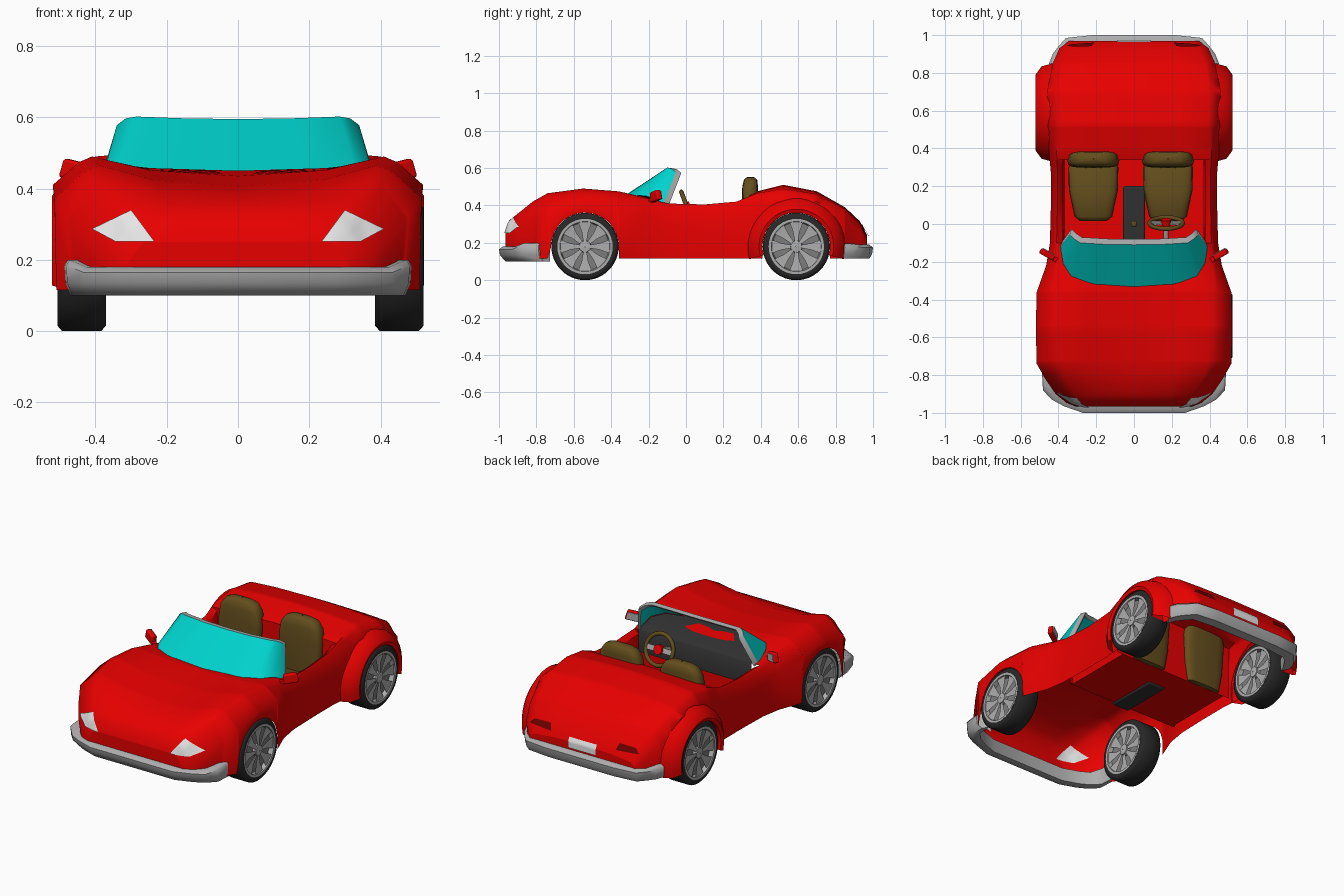
import bpy, bmesh
from math import sin, cos, pi, sqrt, radians, copysign
from mathutils import Vector
from mathutils.bvhtree import BVHTree

if "Cube" in bpy.data.objects:
    bpy.data.objects.remove(bpy.data.objects["Cube"])


def material(name, r, g, b):
    m = bpy.data.materials.new(name)
    m.use_nodes = True
    m.diffuse_color = (r, g, b, 1)
    m.node_tree.nodes["Principled BSDF"].inputs["Base Color"].default_value = (r, g, b, 1)
    return m


red = material("red paint", .8, 0, 0)
teal = material("teal glass", 0, .64, .6)
brown = material("brown leather", .125, .075, .012)
silver = material("silver trim", .42, .42, .42)
shade = material("wheel shadow grey", .2, .2, .2)
rubber = material("black rubber", .02, .02, .02)
charcoal = material("charcoal plastic", .03, .03, .03)
white = material("white lamp", .8, .8, .8)
dark_red = material("dark red lamp", .16, 0, 0)


def finish(ob, mat, mirror=False, angle=55):
    ob.data.materials.append(mat)
    if mirror:
        ob.modifiers.new("Mirror", "MIRROR").use_clip = True
    bpy.ops.object.select_all(action="DESELECT")
    ob.select_set(True)
    bpy.context.view_layer.objects.active = ob
    bpy.ops.object.shade_smooth_by_angle(angle=radians(angle))
    return ob


def grid(name, rows, mat, wrap=False, close=False, mirror=False, keep=None):
    """Skin rows of points with quads; wrap joins last row to first, close joins row ends."""
    bm = bmesh.new()
    vs = [[bm.verts.new(p) for p in row] for row in rows]
    n, k = len(rows), len(rows[0])
    for i in range(n if wrap else n - 1):
        for j in range(k if close else k - 1):
            a, b = vs[i], vs[(i + 1) % n]
            if keep is None or keep(i, j):
                bm.faces.new((a[j], a[(j + 1) % k], b[(j + 1) % k], b[j]))
    bmesh.ops.recalc_face_normals(bm, faces=bm.faces)
    me = bpy.data.meshes.new(name)
    bm.to_mesh(me)
    bm.free()
    ob = bpy.data.objects.new(name, me)
    bpy.context.collection.objects.link(ob)
    return finish(ob, mat, mirror)


def box(name, size, loc, mat, rot=(0, 0, 0), bevel=0, taper=None):
    """Box with rounded edges; taper(v) reshapes its unit corners."""
    bpy.ops.mesh.primitive_cube_add(size=1, location=loc, rotation=rot)
    ob = bpy.context.object
    ob.name = name
    for v in ob.data.vertices:
        if taper:
            taper(v.co)
        v.co = v.co * Vector(size)
    if bevel:
        m = ob.modifiers.new("Bevel", "BEVEL")
        m.width, m.segments = bevel, 3
    return finish(ob, mat)


def lathe(name, profile, mat, centre, n=36, close=False):
    """Spin (x, radius) points about the axle."""
    cx, cy, cz = centre
    rows = [[(cx + x, cy + r * cos(2 * pi * i / n), cz + r * sin(2 * pi * i / n))
             for x, r in profile] for i in range(n)]
    return grid(name, rows, mat, wrap=True, close=close)


# Body shell: y, sill width, side width, side z, crest width, crest z, centre z
KEYS = [(-.965, .31, .31, .19, .26, .25, .25), (-.945, .36, .36, .21, .28, .31, .32),
        (-.90, .40, .415, .26, .31, .355, .355), (-.82, .455, .47, .31, .36, .42, .385),
        (-.74, .51, .515, .37, .39, .465, .405), (-.55, .515, .52, .41, .41, .49, .435),
        (-.36, .51, .515, .40, .41, .475, .45), (-.22, .455, .465, .35, .41, .44, .445),
        (-.10, .435, .445, .31, .41, .41, .42), (.10, .43, .44, .30, .405, .405, .41),
        (.27, .43, .44, .31, .405, .42, .44), (.38, .44, .45, .34, .41, .465, .475),
        (.52, .45, .46, .42, .40, .49, .51), (.70, .45, .46, .42, .40, .46, .475),
        (.85, .42, .43, .32, .38, .38, .39), (.93, .385, .395, .26, .34, .30, .315),
        (.968, .34, .345, .19, .32, .22, .24)]
WHEELS, ARCH, AXLE = (-.54, .59), .181, .18
NOSE, TAIL, BACK = -.80, .85, .34


def station(y):
    for a, b in zip(KEYS, KEYS[1:]):
        if y <= b[0]:
            t = (y - a[0]) / (b[0] - a[0])
            return [p + (q - p) * t for p, q in zip(a, b)]
    return list(KEYS[-1])


def section(y):
    _, wb, wm, zm, wc, zc, z0 = station(y)
    zb = .115 if NOSE <= y <= TAIL else .16
    for c in WHEELS:
        if abs(y - c) < ARCH:
            zb = AXLE + sqrt(ARCH ** 2 - (y - c) ** 2)
    return [(wb, y, zb), (wm, y, max(zm, zb + .01)), ((wm + 2 * wc) / 3, y, zm + (zc - zm) * .8),
            (wc, y, zc), (wc * .6, y, z0 + (zc - z0) * .3), (0, y, z0)]


ys = {k[0] for k in KEYS} | {BACK, NOSE, NOSE - .001, TAIL, TAIL + .001}
for c in WHEELS:
    ys |= {round(c + ARCH * 1.0001 * cos(pi * i / 14), 4) for i in range(15)}
    ys |= {c - ARCH + .001, c + ARCH - .001}
ys = sorted(ys)
grid("body_shell", [section(y) for y in ys], red, mirror=True,
     keep=lambda i, j: j < 3 or not -.11 < ys[i] < BACK - .005)
for name, y, low in (("nose_panel", ys[0], .15), ("tail_panel", ys[-1], .15), ("rear_bulkhead", BACK, .13)):
    pts = section(y)[3 if y == BACK else 0:]
    grid(name, [pts, [(p[0], y, low) for p in pts]], red, mirror=True)

# Rear wheel arch flares
flare = [(.43, ARCH), (.515, ARCH), (.522, .2), (.49, .245), (.43, .262)]
grid("rear_arch_flare", [[(x, WHEELS[1] + r * cos(a), AXLE + r * sin(a)) for x, r in flare]
     for a in [radians(-15 + 10 * i) for i in range(22)]], red, mirror=True)

# Cockpit tub and console
tub = []
for y in (-.10, .10, .27, BACK):
    s = station(y)
    tub.append([(0, y, .13), (.365, y, .13), (.375, y, s[5] - .02), (s[4], y, s[5])])
grid("cockpit_tub", tub, red, mirror=True)
box("footwell_panel", (.76, .008, .17), (0, -.1, .215), red)
box("centre_console", (.115, .32, .1), (0, .04, .17), charcoal, bevel=.01)
box("gear_lever", (.014, .014, .08), (0, 0, .25), silver)
box("gear_knob", (.034, .034, .034), (0, 0, .29), brown, bevel=.012)


# Seats
def pad(name, x, rings, upright):
    """Rounded cushion lofted through (y, z, half width, half thickness) rings."""
    rows = []
    for y, z, w, t in rings:
        row = []
        for i in range(16):
            c, s = [copysign(sqrt(abs(f)), f) for f in (cos(pi * i / 8), sin(pi * i / 8))]
            row.append((x + w * c, y + t * s, z) if upright else (x + w * c, y, z + t * s))
        rows.append(row)
    grid(name, rows, brown, close=True)


for side, x in (("left", .18), ("right", -.215)):
    pad(side + "_seat_cushion", x, [(.015, .2, .002, .002), (.015, .2, .07, .03), (.04, .2, .1, .05),
        (.18, .19, .13, .055), (.3, .185, .132, .055), (.34, .185, .11, .04)], False)
    pad(side + "_seat_back", x, [(.335, .13, .002, .002), (.335, .135, .11, .03), (.335, .25, .13, .038),
        (.34, .42, .138, .042), (.343, .5, .125, .042), (.345, .535, .1, .036),
        (.345, .55, .065, .022), (.345, .553, .002, .002)], True)

# Steering wheel
tilt, hub = radians(-70), Vector((.17, .005, .39))
bpy.ops.mesh.primitive_torus_add(location=hub, rotation=(tilt, 0, 0), major_radius=.088,
                                 minor_radius=.012, major_segments=28, minor_segments=8)
bpy.context.object.name = "steering_rim"
finish(bpy.context.object, brown)
box("steering_spoke", (.165, .03, .012), hub, silver, (tilt, 0, 0))
for name, r, depth, shift, mat in (("steering_hub", .027, .03, .005, red),
                                   ("steering_column", .013, .13, -.07, silver)):
    loc = hub + Vector((0, -sin(tilt), cos(tilt))) * shift
    bpy.ops.mesh.primitive_cylinder_add(vertices=16, radius=r, depth=depth, location=loc, rotation=(tilt, 0, 0))
    bpy.context.object.name = name
    finish(bpy.context.object, mat)

# Windscreen, with a frame along its top and rear edges
low = [(0, -.335, .447), (.2, -.325, .45), (.33, -.28, .455), (.375, -.21, .45), (.39, -.12, .41)]
top = [(0, -.11, .595), (.15, -.108, .597), (.285, -.1, .602), (.315, -.08, .597), (.34, -.055, .578)]
grid("windscreen", [low, top], teal, mirror=True)
edge = top + [low[-1]]
grid("windscreen_frame", [edge, [(x * .97, y + .03, z - .004) for x, y, z in edge],
                          [(x * .95, y + .012, z - .02) for x, y, z in edge]], silver, wrap=True, mirror=True)

# Dashboard top under the glass, with its rear face
dash = [[(x * .97, y + .012, z + .006) for x, y, z in low]]
dash += [[(x * .95, y, z) for x, _, _ in low] for y, z in ((-.1, .43), (-.085, .415), (-.085, .29))]
grid("dashboard", dash, charcoal, mirror=True)


# Door mirrors
def narrow_top(v):
    if v.z > 0:
        v.x *= .86


for side, s in (("left", 1), ("right", -1)):
    turn = (0, radians(-12 * s), radians(30 * s))
    box(side + "_mirror_arm", (.08, .025, .016), (.425 * s, -.182, .428), red, turn)
    box(side + "_mirror_housing", (.085, .03, .055), (.458 * s, -.162, .45), red, turn, .008, narrow_top)
    box(side + "_mirror_glass", (.068, .006, .042), (.45 * s, -.148, .45), silver, turn)


# Bumpers
def bumper(name, outline, profile, lift):
    rows = [[(x * (1 - k), y * (1 - k), z + (lift if i >= len(outline) - 2 and z > .15 else 0))
             for k, z in profile] for i, (x, y) in enumerate(outline)]
    grid(name, rows, silver, close=True, mirror=True)
    grid(name + "_end", [rows[-1][:3], rows[-1][:2:-1]], silver, mirror=True)


bumper("front_bumper", [(0, -1), (.27, -1), (.37, -.965), (.435, -.93), (.482, -.88), (.487, -.79)],
       [(.08, .18), (.02, .18), (0, .165), (.005, .135), (.035, .1), (.08, .1)], .02)
bumper("rear_bumper", [(0, 1), (.22, 1), (.36, .985), (.4, .94), (.43, .9), (.45, .85)],
       [(.08, .19), (.02, .19), (0, .175), (.005, .14), (.02, .115), (.08, .115)], .005)

# Lamps and plate laid onto the shell
bm = bmesh.new()
for part in ("body_shell", "nose_panel", "tail_panel"):
    bm.from_mesh(bpy.data.objects[part].data)
tree = BVHTree.FromBMesh(bm)
bm.free()


def decal(name, corners, face, mat, lift=.007, n=8):
    a, b, c, d = [Vector(p) for p in corners]
    rows = []
    for i in range(n + 1):
        p, q = a.lerp(d, i / n), b.lerp(c, i / n)
        row = []
        for j in range(n + 1):
            x, z = p.lerp(q, j / n)
            hit = tree.ray_cast(Vector((x + 1e-5, 2 * face, z)), Vector((0, -face, 0)))[0]
            row.append((x, (hit.y if hit else .9 * face) + lift * face, z))
        rows.append(row)
    grid(name, rows, mat, mirror=True)


lamp = [(.30, .34), (.41, .287), (.345, .252), (.235, .252)]
decal("headlamp", lamp, -1, white)
decal("headlamp_back", lamp, -1, white, -.007)
decal("tail_lamp", [(.225, .30), (.33, .297), (.358, .27), (.21, .262)], 1, dark_red)
decal("number_plate", [(0, .262), (.09, .262), (.09, .202), (0, .202)], 1, white)

# Wheels
for end, cy in zip(("front", "rear"), WHEELS):
    for side, s in (("left", 1), ("right", -1)):
        name, c = end + "_" + side, (.446 * s + .007, cy, AXLE)
        lathe(name + "_tyre", [(-.066, .146), (-.068, .165), (-.055, .18), (.055, .18), (.068, .165), (.066, .146)],
              rubber, c, close=True)
        for f in (1, -1):
            tag = name + ("_outer" if f == s else "_inner")
            lathe(tag + "_rim", [(.068 * f, .148), (.068 * f, .134), (.042 * f, .128)], silver, c)
            lathe(tag + "_dish", [(.042 * f, .13), (.042 * f, .002)], shade, c)
            lathe(tag + "_hub", [(.04 * f, .034), (.064 * f, .03), (.067 * f, .002)], silver, c, 16)
            # Eight flared spokes
            rows = []
            for i in range(8):
                for da in (-1, 1):
                    rows.append([(c[0] + x * f, cy + r * cos(i * pi / 4 + da * w), AXLE + r * sin(i * pi / 4 + da * w))
                                 for x, r, w in ((.06, .025, .33), (.056, .08, .22), (.062, .136, .27))])
            grid(tag + "_spokes", rows, silver, keep=lambda i, j: i % 2 == 0)
